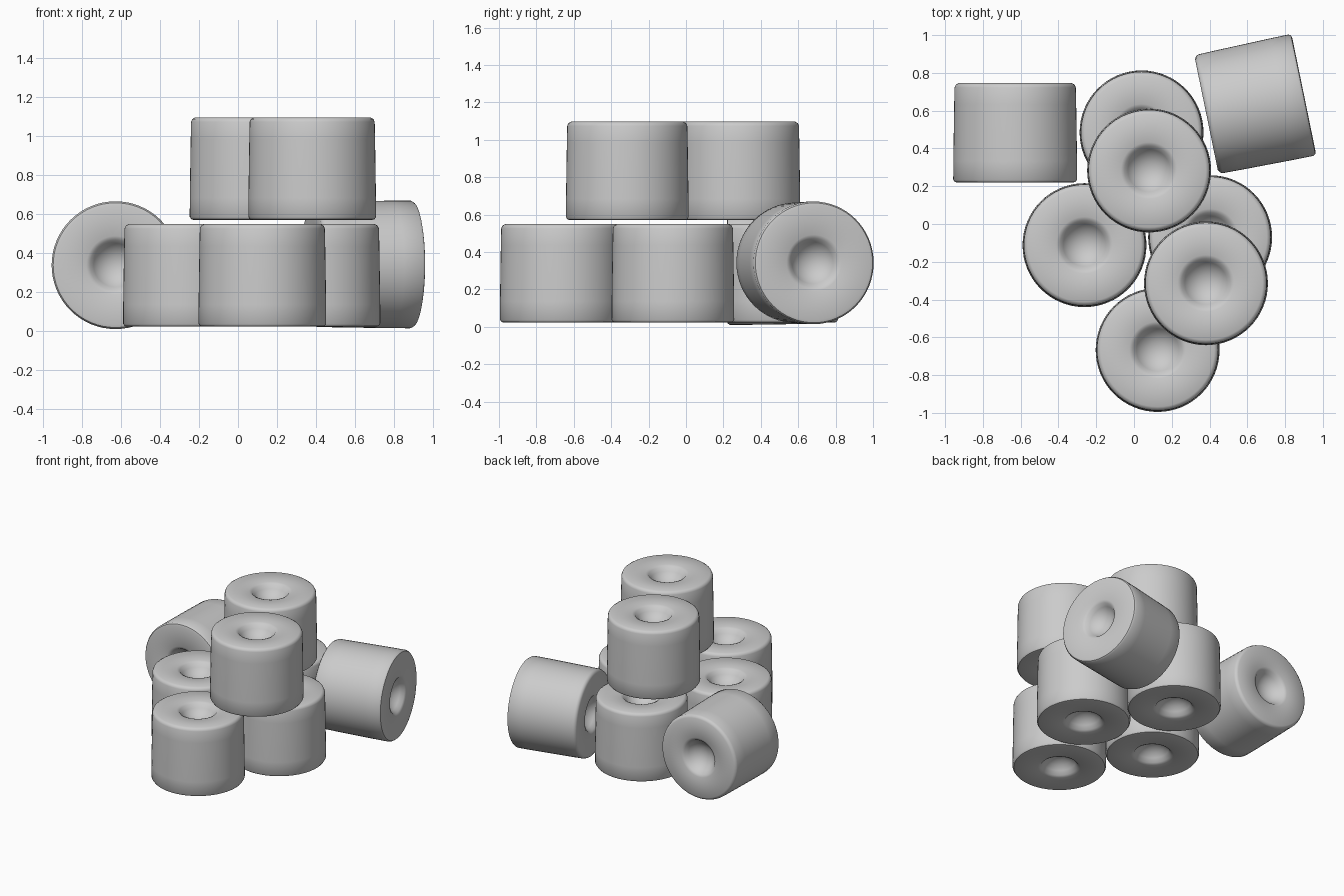
import bpy, bmesh, math
from mathutils import Matrix, Vector

if "Cube" in bpy.data.objects:
    bpy.data.objects.remove(bpy.data.objects["Cube"])

SEGMENTS = 64

# Half-section (radius, height) of one soft cylinder, dimpled at both ends
PROFILE = [(0, -0.165), (0.045, -0.172), (0.085, -0.193), (0.112, -0.222),
           (0.130, -0.250), (0.150, -0.259), (0.305, -0.264), (0.320, -0.260),
           (0.328, -0.248), (0.3275, -0.15), (0.323, 0.15), (0.321, 0.240),
           (0.315, 0.254), (0.300, 0.263), (0.150, 0.258), (0.130, 0.249),
           (0.112, 0.221), (0.085, 0.192), (0.045, 0.171), (0, 0.164)]


def make_piece():
    """Lathe the half-section into a shared mesh."""
    bm = bmesh.new()
    verts = [bm.verts.new((r, 0, z)) for r, z in PROFILE]
    edges = [bm.edges.new(pair) for pair in zip(verts, verts[1:])]
    bmesh.ops.spin(bm, geom=verts + edges, cent=(0, 0, 0), axis=(0, 0, 1),
                   angle=math.tau, steps=SEGMENTS)
    bmesh.ops.remove_doubles(bm, verts=bm.verts[:], dist=0.0005)
    bmesh.ops.recalc_face_normals(bm, faces=bm.faces[:])
    mesh = bpy.data.meshes.new("soft_cylinder")
    bm.to_mesh(mesh)
    bm.free()
    return mesh


def place(name, location, axis=(0, 0, 1)):
    """Put one piece with its narrow end pointing along axis."""
    obj = bpy.data.objects.new(name, piece)
    turn = Vector((0, 0, 1)).rotation_difference(Vector(axis))
    obj.matrix_world = Matrix.Translation(location) @ turn.to_matrix().to_4x4()
    bpy.context.collection.objects.link(obj)
    return obj


piece = make_piece()

# Four standing pieces in the lower layer
for i, (x, y) in enumerate([(0.04, 0.485), (0.403, -0.07),
                            (-0.262, -0.112), (0.125, -0.667)]):
    place(f"lower_cylinder_{i + 1}", (x, y, 0.286))

# Two standing pieces stacked on top
for i, (x, y) in enumerate([(0.08, 0.283), (0.381, -0.314)]):
    place(f"upper_cylinder_{i + 1}", (x, y, 0.834))

# Two pieces lying on their sides
tilt = math.radians(11.6)
place("lying_cylinder_left", (-0.629, 0.483, 0.338), (0, 1, 0))
place("lying_cylinder_right", (0.641, 0.632, 0.342),
      (-math.cos(tilt), -math.sin(tilt), 0))

# Smooth shading with crisp edges kept
for obj in bpy.context.collection.objects:
    obj.select_set(True)
    bpy.context.view_layer.objects.active = obj
bpy.ops.object.shade_smooth_by_angle(angle=math.radians(40))
